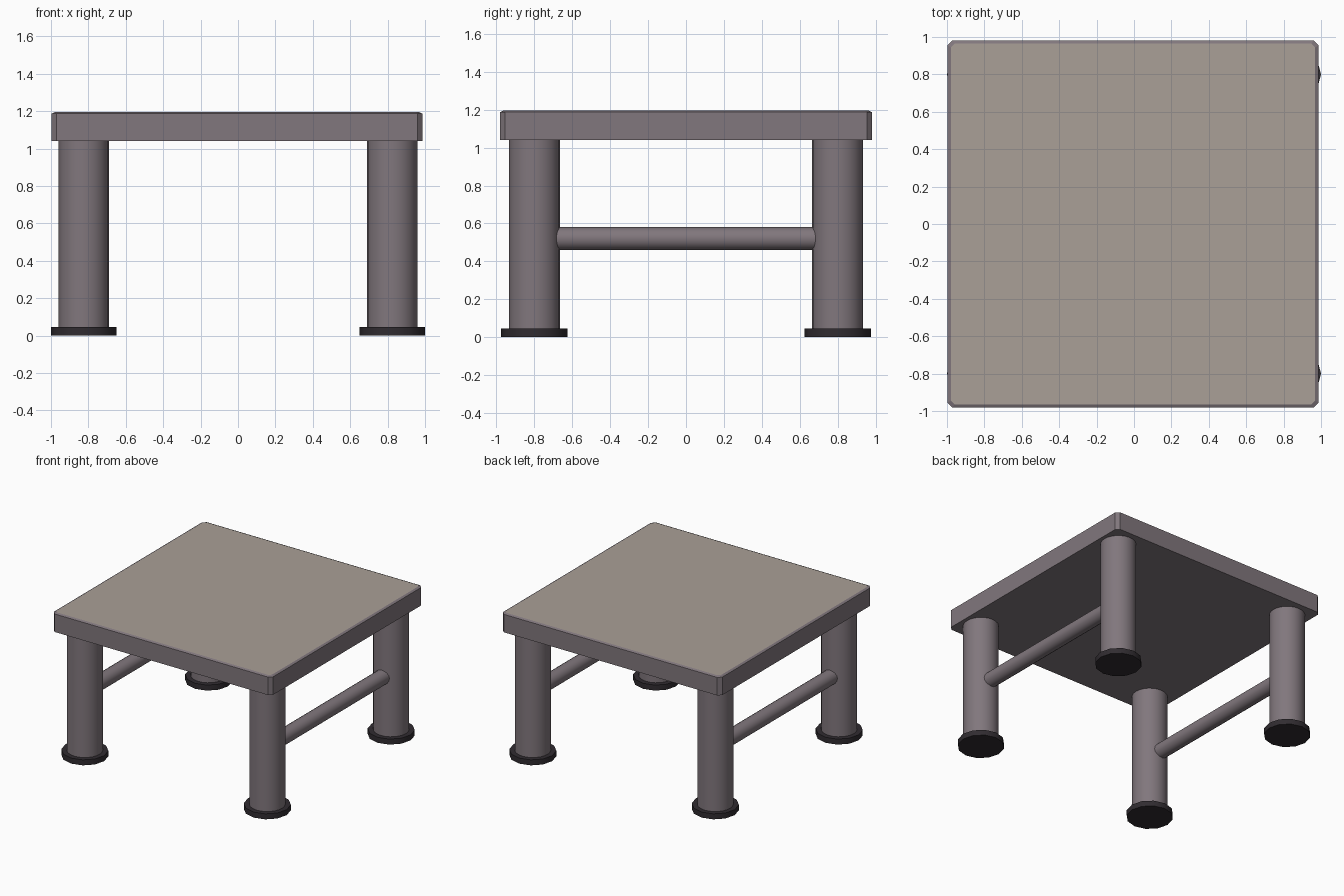
import bpy, bmesh, math

if "Cube" in bpy.data.objects:
    bpy.data.objects.remove(bpy.data.objects["Cube"])


def material(name, rgb):
    m = bpy.data.materials.new(name)
    m.diffuse_color = (*rgb, 1)
    m.use_nodes = True
    m.node_tree.nodes["Principled BSDF"].inputs["Base Color"].default_value = m.diffuse_color
    return m


FRAME = material("frame_mauve", (0.22, 0.185, 0.205))
PANEL = material("top_beige", (0.40, 0.35, 0.31))
RUBBER = material("foot_dark", (0.03, 0.025, 0.03))


def cylinder(name, radius, depth, loc, sides, mat, rot=(0, 0, 0)):
    bpy.ops.mesh.primitive_cylinder_add(vertices=sides, radius=radius, depth=depth,
                                        location=loc, rotation=rot)
    ob = bpy.context.object
    ob.name = name
    ob.data.materials.append(mat)
    bpy.ops.object.shade_smooth_by_angle(angle=math.radians(40))
    return ob


def octagon(bm, hx, hy, c, z):
    # rectangle outline with cut corners
    pts = [(hx - c, -hy), (hx, c - hy), (hx, hy - c), (hx - c, hy),
           (c - hx, hy), (-hx, hy - c), (-hx, c - hy), (c - hx, -hy)]
    return [bm.verts.new((x, y, z)) for x, y in pts]


# Table top: slab with cut corners, slim sloped rim and beige upper face
bm = bmesh.new()
rings = [octagon(bm, 0.992, 0.982, 0.027, 1.04),
         octagon(bm, 0.992, 0.982, 0.027, 1.187),
         octagon(bm, 0.974, 0.964, 0.02, 1.195)]
for lower, upper in zip(rings, rings[1:]):
    for i in range(8):
        j = (i + 1) % 8
        bm.faces.new((lower[i], lower[j], upper[j], upper[i]))
bm.faces.new(rings[0][::-1])
bm.faces.new(rings[-1]).material_index = 1
mesh = bpy.data.meshes.new("table_top")
bm.to_mesh(mesh)
bm.free()
mesh.materials.append(FRAME)
mesh.materials.append(PANEL)
top = bpy.data.objects.new("table_top", mesh)
top.location.x = -0.005
bpy.context.collection.objects.link(top)

# Legs, feet and side rails
for sx, side in ((-1, "left"), (1, "right")):
    x = 0.825 * sx
    for sy, end in ((-1, "front"), (1, "back")):
        y = 0.80 * sy
        cylinder(f"{end}_{side}_leg", 0.134, 1.0, (x, y, 0.542), 24, FRAME)
        cylinder(f"{end}_{side}_foot", 0.175, 0.045, (x, y, 0.0225), 12, RUBBER)
    cylinder(f"{side}_rail", 0.06, 1.44, (x + 0.006 * sx, 0, 0.52), 16, FRAME,
             (math.pi / 2, 0, 0))
